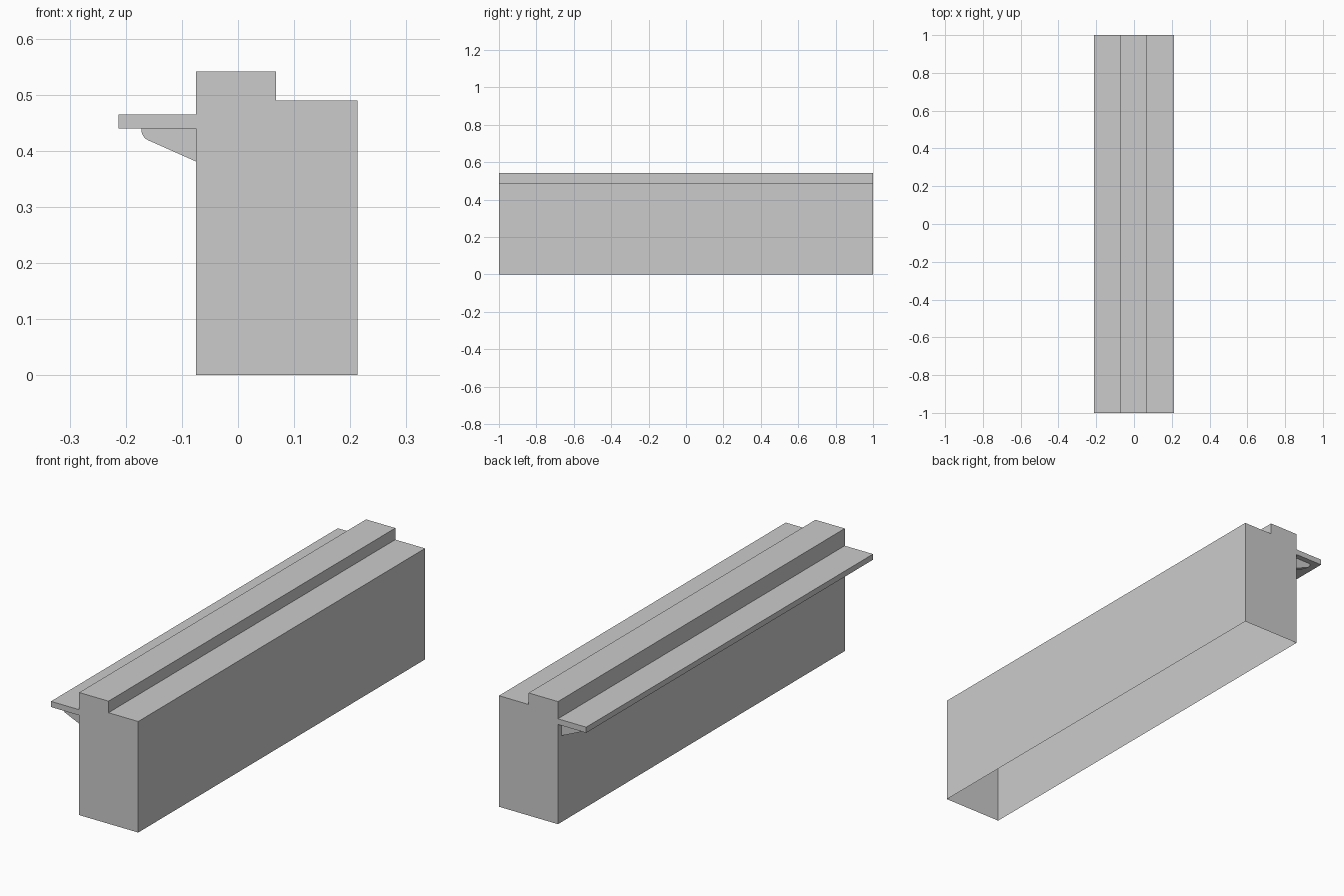
import bpy, bmesh, math

cube = bpy.data.objects.get("Cube")
if cube:
    bpy.data.objects.remove(cube, do_unlink=True)

grey = bpy.data.materials.new("plain_grey")
grey.use_nodes = True
colour = (0.6, 0.6, 0.6, 1)
grey.diffuse_color = colour
grey.node_tree.nodes["Principled BSDF"].inputs["Base Color"].default_value = colour


def extrude_profile(name, profile, y0, y1, open_bottom=False):
    """Sweep an x-z outline from y0 to y1."""
    bm = bmesh.new()
    face = bm.faces.new([bm.verts.new((x, y0, z)) for x, z in profile])
    swept = bmesh.ops.extrude_face_region(bm, geom=[face], use_keep_orig=True)
    moved = [v for v in swept["geom"] if isinstance(v, bmesh.types.BMVert)]
    bmesh.ops.translate(bm, verts=moved, vec=(0, y1 - y0, 0))
    bmesh.ops.recalc_face_normals(bm, faces=bm.faces)
    if open_bottom:
        base = [f for f in bm.faces if all(v.co.z < 0.001 for v in f.verts)]
        bmesh.ops.delete(bm, geom=base, context='FACES_ONLY')
    mesh = bpy.data.meshes.new(name)
    bm.to_mesh(mesh)
    bm.free()
    mesh.materials.append(grey)
    obj = bpy.data.objects.new(name, mesh)
    bpy.context.collection.objects.link(obj)
    return obj


# Counter shell: stepped top, side shelf, hollow and open underneath
back, lip, step, front = -0.075, -0.213, 0.068, 0.213
under, shelf, top, worktop = 0.44, 0.465, 0.541, 0.49
extrude_profile("counter_body", [
    (back, 0), (back, under), (lip, under), (lip, shelf), (back, shelf),
    (back, top), (step, top), (step, worktop), (front, worktop), (front, 0),
], -1, 1, open_bottom=True)

# Shelf brackets: sloped underside with a rounded nose
nose = [(-0.152 + 0.02 * math.cos(a), 0.437 + 0.02 * math.sin(a))
        for a in (math.radians(180 + 13 * i) for i in range(6))]
bracket = [(back, under), (-0.172, under)] + nose + [(back, 0.381)]
count, thick, reach = 5, 0.02, 0.975
for i in range(count):
    y = -reach + i * (2 * reach - thick) / (count - 1)
    extrude_profile(f"shelf_bracket_{i + 1}", bracket, y, y + thick)
